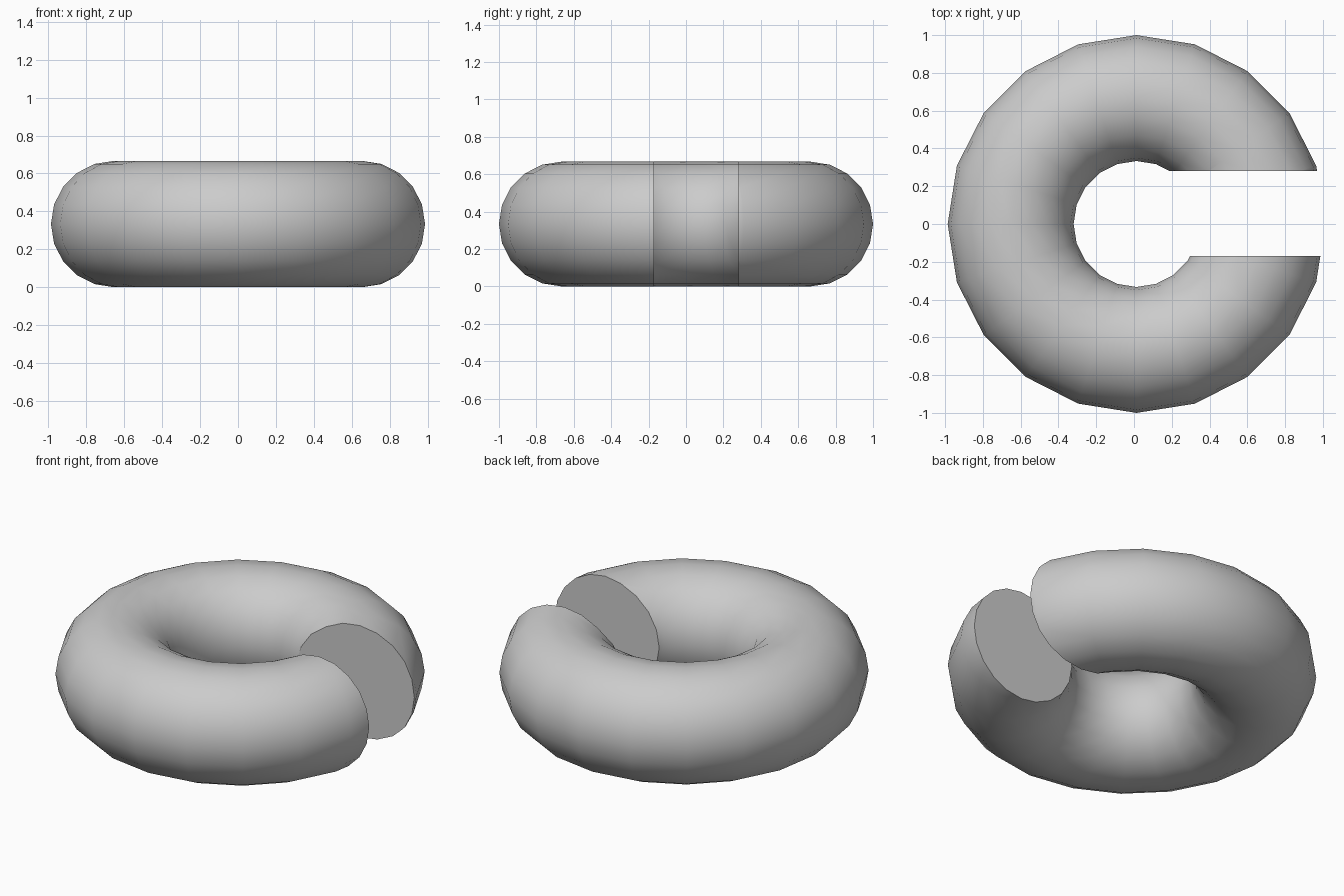
import bpy
import math

if "Cube" in bpy.data.objects:
    bpy.data.objects.remove(bpy.data.objects["Cube"])

MAJOR, MINOR = 2 / 3, 1 / 3
CENTRE_X = 0.0135
GAP_LOW, GAP_HIGH = -0.17, 0.281

# Ring body
bpy.ops.mesh.primitive_torus_add(
    major_segments=20, minor_segments=20,
    major_radius=MAJOR, minor_radius=MINOR,
    location=(CENTRE_X, 0, MINOR))
ring = bpy.context.object
ring.name = "open_ring"

# Box that cuts the off-centre gap on the right side
bpy.ops.mesh.primitive_cube_add(
    size=1, location=(1.0, (GAP_LOW + GAP_HIGH) / 2, MINOR))
cutter = bpy.context.object
cutter.name = "gap_cutter"
cutter.scale = (2.0, GAP_HIGH - GAP_LOW, 2.0)
cutter.hide_render = True

# Cut the gap, leaving flat end faces
gap = ring.modifiers.new("gap", 'BOOLEAN')
gap.operation = 'DIFFERENCE'
gap.solver = 'EXACT'
gap.object = cutter
bpy.ops.object.select_all(action='DESELECT')
ring.select_set(True)
bpy.context.view_layer.objects.active = ring
bpy.ops.object.modifier_apply(modifier=gap.name)
bpy.data.objects.remove(cutter, do_unlink=True)

# Smooth skin, crisp rims around the ends
bpy.ops.object.shade_smooth_by_angle(angle=math.radians(22))
